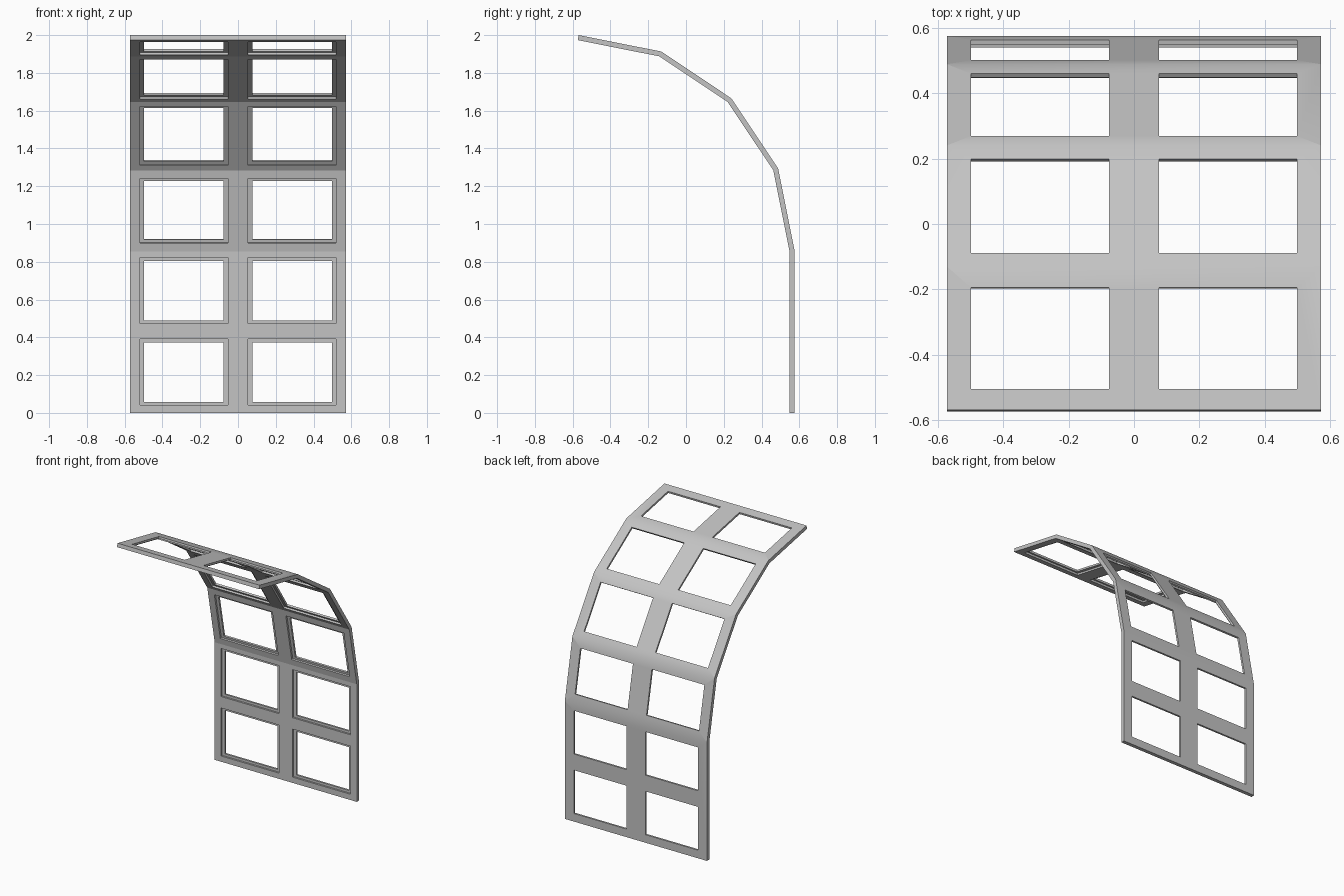
import bpy, bmesh, math
from mathutils import Vector, Matrix

cube = bpy.data.objects.get("Cube")
if cube:
    bpy.data.objects.remove(cube, do_unlink=True)

HALF_W, THICK = 0.571, 0.027
RADIUS, CY, CZ = 1.143, -0.568, 0.857
STEP = math.pi / 8

grey = bpy.data.materials.new("plain grey")
grey.use_nodes = True
colour = (0.55, 0.55, 0.55, 1)
grey.diffuse_color = colour
grey.node_tree.nodes["Principled BSDF"].inputs["Base Color"].default_value = colour

# Outer outline in the side plane: a straight wall, then a faceted quarter arc
outer = [Vector((0, CY + RADIUS, 0))]
outer += [Vector((0, CY + RADIUS * math.cos(k * STEP), CZ + RADIUS * math.sin(k * STEP)))
          for k in range(5)]
runs = [(b - a).normalized() for a, b in zip(outer, outer[1:])]
normals = [Vector((0, d.z, -d.y)) for d in runs]


def inner_point(i):
    """Mitred point on the inside of the outline."""
    n1, n2 = normals[max(i - 1, 0)], normals[min(i, len(normals) - 1)]
    miter = (n1 + n2).normalized()
    return outer[i] - miter * THICK / miter.dot(n1)


def mesh_object(name, bm):
    bmesh.ops.recalc_face_normals(bm, faces=bm.faces)
    mesh = bpy.data.meshes.new(name)
    bm.to_mesh(mesh)
    bm.free()
    mesh.materials.append(grey)
    obj = bpy.data.objects.new(name, mesh)
    bpy.context.collection.objects.link(obj)
    return obj


# Bent sheet: soft creases outside, crisp creases inside
bm = bmesh.new()
rings = []
for i, p in enumerate(outer):
    q = inner_point(i)
    rings.append([bm.verts.new((x, v.y, v.z))
                  for x, v in ((-HALF_W, p), (HALF_W, p), (HALF_W, q), (-HALF_W, q))])
for a, b in zip(rings, rings[1:]):
    for j in range(4):
        k = (j + 1) % 4
        bm.faces.new((a[j], a[k], b[k], b[j]))
bm.faces.new(rings[0])
bm.faces.new(rings[-1])
soft = [{r[0], r[1]} for r in rings[1:-1]]
for f in bm.faces:
    f.smooth = True
for e in bm.edges:
    e.smooth = set(e.verts) in soft
frame = mesh_object("curved_window_frame", bm)

# Window centres, directions and heights: two rows on the wall, one per arc facet
panes = [(outer[0].lerp(outer[1], t), 0, 0.315) for t in (0.252, 0.756)]
panes += [((outer[i] + outer[i + 1]) / 2, i, h)
          for i, h in zip(range(1, 5), (0.316, 0.342, 0.345, 0.316))]


def cutter(name, width, extra, near, far):
    """Boxes for every window, spanning the given depths below the outer face."""
    bm = bmesh.new()
    for centre, i, height in panes:
        for side in (-1, 1):
            pos = centre - normals[i] * (near + far) / 2 + Vector((side * 0.287, 0, 0))
            axes = Matrix((Vector((1, 0, 0)), runs[i], normals[i])).transposed().to_4x4()
            size = Matrix.Diagonal((width, height + extra, far - near, 1))
            bmesh.ops.create_cube(bm, size=1, matrix=Matrix.Translation(pos) @ axes @ size)
    obj = mesh_object(name, bm)
    obj.hide_render = True
    return obj


# Through openings, then the shallow rebates around them on the inside
cutters = [cutter("opening_cutter", 0.422, 0, -0.03, 0.06),
           cutter("rebate_cutter", 0.466, 0.034, 0.014, 0.06)]
bpy.context.view_layer.objects.active = frame
for c in cutters:
    mod = frame.modifiers.new(c.name, "BOOLEAN")
    mod.operation, mod.solver, mod.object = "DIFFERENCE", "EXACT", c
    bpy.ops.object.modifier_apply(modifier=mod.name)
for c in cutters:
    bpy.data.objects.remove(c, do_unlink=True)
